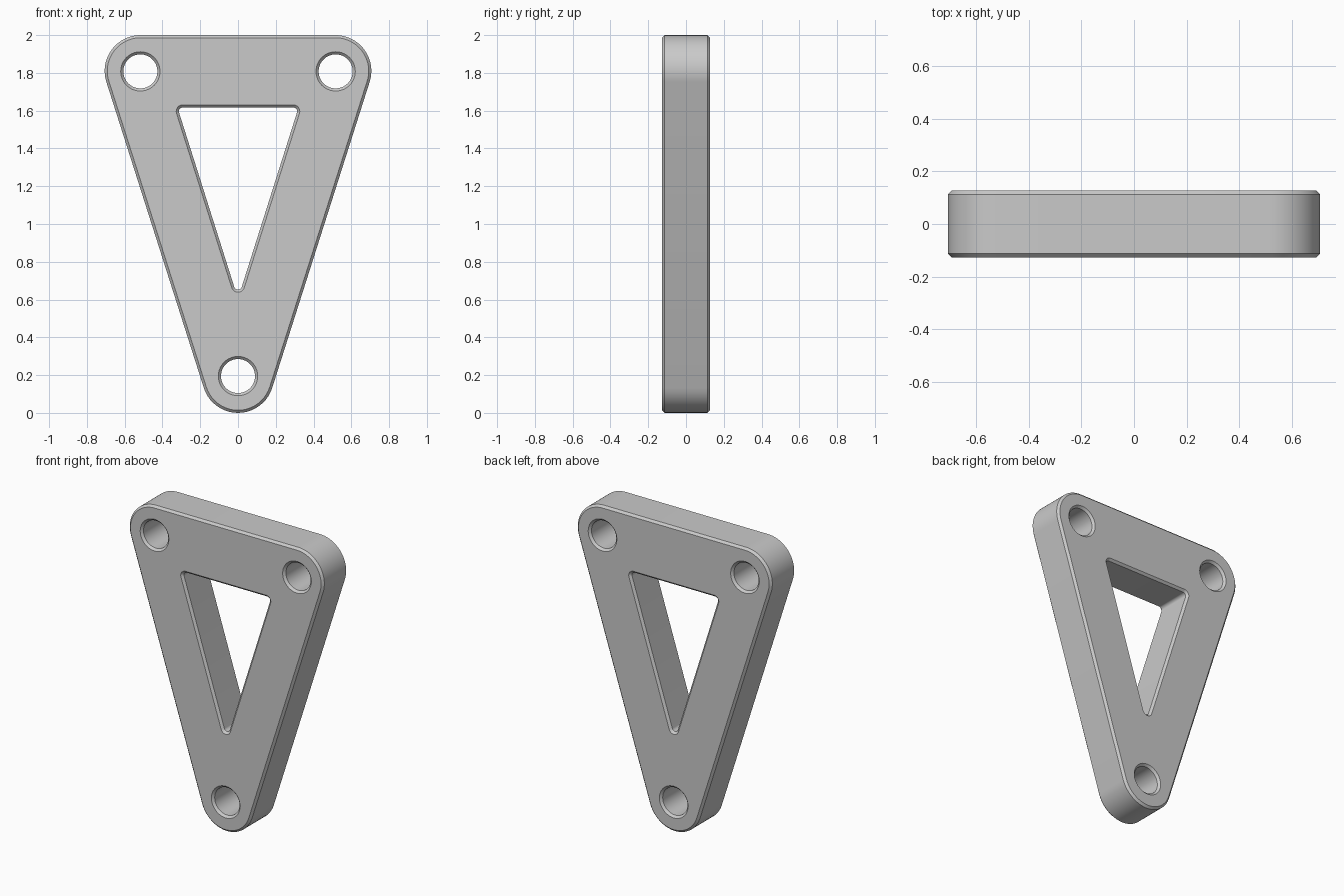
import bpy, bmesh, math
from mathutils import Vector

cube = bpy.data.objects.get("Cube")
if cube:
    bpy.data.objects.remove(cube, do_unlink=True)

HALF = 0.127      # half thickness of the plate
CHAMFER = 0.014   # edge chamfer on both faces
ARC = 20          # segments per rounded corner


def rounded_outline(centres, radius):
    """Counter-clockwise (x, z) points around circles joined by tangents."""
    if len(centres) == 1:
        c = Vector(centres[0])
        angles = [2 * math.pi * i / 64 for i in range(64)]
        return [c + radius * Vector((math.cos(a), math.sin(a))) for a in angles]
    pts, n = [], len(centres)
    for i, c in enumerate(centres):
        c = Vector(c)
        e_in = c - Vector(centres[i - 1])
        e_out = Vector(centres[(i + 1) % n]) - c
        # outward normals of the neighbouring sides
        start = math.atan2(-e_in.x, e_in.y)
        end = math.atan2(-e_out.x, e_out.y)
        sweep = (end - start) % (2 * math.pi)
        for k in range(ARC + 1):
            a = start + sweep * k / ARC
            pts.append(c + radius * Vector((math.cos(a), math.sin(a))))
    return pts


def add_wall(bm, centres, radius, chamfer):
    """Chamfered wall; returns the rim edges of the front and the back."""
    rings = []
    for y, r in ((-HALF, radius + chamfer), (-HALF + CHAMFER, radius),
                 (HALF - CHAMFER, radius), (HALF, radius + chamfer)):
        rings.append([bm.verts.new((p.x, y, p.y))
                      for p in rounded_outline(centres, r)])
    n = len(rings[0])
    for a, b in zip(rings, rings[1:]):
        for i in range(n):
            j = (i + 1) % n
            bm.faces.new((a[i], a[j], b[j], b[i]))
    return [[bm.edges.get((ring[i], ring[(i + 1) % n])) for i in range(n)]
            for ring in (rings[0], rings[-1])]


bm = bmesh.new()
walls = [
    # outer rim
    add_wall(bm, [(0, 0.19), (0.516, 1.81), (-0.516, 1.81)], 0.19, -CHAMFER),
    # triangular window
    add_wall(bm, [(0, 0.674), (0.292, 1.596), (-0.292, 1.596)], 0.021, CHAMFER),
]
# bolt holes
for centre in ((0, 0.195), (0.517, 1.808), (-0.517, 1.808)):
    walls.append(add_wall(bm, [centre], 0.09, CHAMFER))

# flat front and back faces around the openings
for side in (0, 1):
    edges = [e for wall in walls for e in wall[side]]
    bmesh.ops.triangle_fill(bm, edges=edges, use_beauty=True, use_dissolve=False,
                            normal=(0, 2 * side - 1, 0))
bmesh.ops.recalc_face_normals(bm, faces=bm.faces)

mesh = bpy.data.meshes.new("triangular_plate")
bm.to_mesh(mesh)
bm.free()
plate = bpy.data.objects.new("triangular_plate", mesh)
bpy.context.collection.objects.link(plate)

# plain grey
grey = bpy.data.materials.new("plain_grey")
grey.use_nodes = True
colour = (0.59, 0.59, 0.59, 1)
grey.diffuse_color = colour
grey.node_tree.nodes["Principled BSDF"].inputs["Base Color"].default_value = colour
mesh.materials.append(grey)

# smooth corners, crisp chamfers
bpy.ops.object.select_all(action='DESELECT')
plate.select_set(True)
bpy.context.view_layer.objects.active = plate
bpy.ops.object.shade_smooth_by_angle(angle=math.radians(30))
